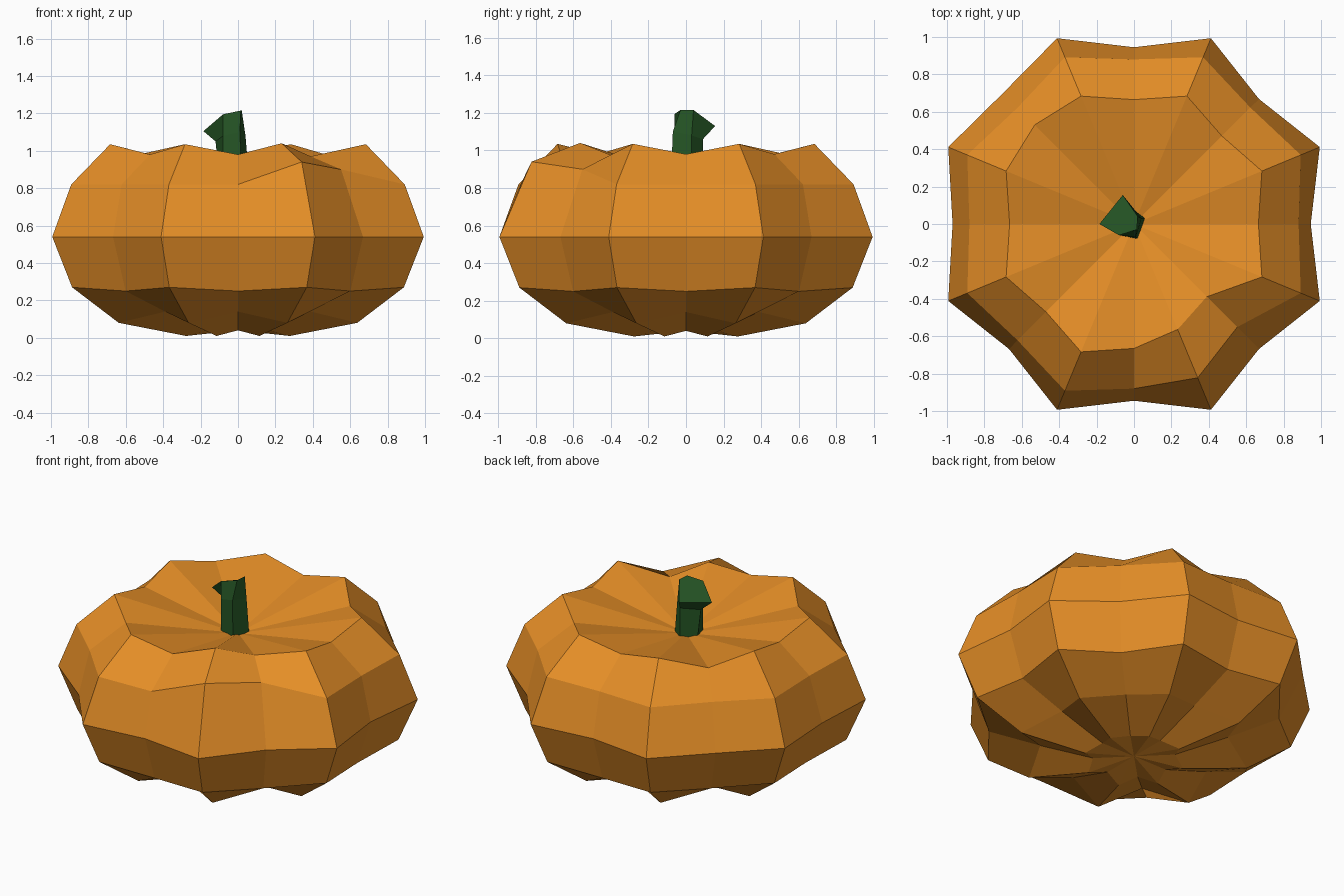
import bpy, bmesh, math
from mathutils import Vector

cube = bpy.data.objects.get("Cube")
if cube:
    bpy.data.objects.remove(cube, do_unlink=True)


def make_material(name, rgb):
    mat = bpy.data.materials.new(name)
    mat.use_nodes = True
    mat.diffuse_color = (*rgb, 1)
    mat.node_tree.nodes["Principled BSDF"].inputs["Base Color"].default_value = (*rgb, 1)
    return mat


def loft(name, rings, mat, bottom=None, top=None):
    """Skin a stack of point rings; close each end with a fan or a flat cap."""
    bm = bmesh.new()
    loops = [[bm.verts.new(p) for p in ring] for ring in rings]
    n = len(loops[0])
    for low, high in zip(loops, loops[1:]):
        for i in range(n):
            k = (i + 1) % n
            bm.faces.new((low[i], low[k], high[k], high[i]))
    for loop, centre in ((loops[0], bottom), (loops[-1], top)):
        if centre is None:
            bm.faces.new(loop)
        else:
            hub = bm.verts.new(centre)
            for i in range(n):
                bm.faces.new((loop[i], loop[(i + 1) % n], hub))
    bmesh.ops.recalc_face_normals(bm, faces=bm.faces)
    mesh = bpy.data.meshes.new(name)
    bm.to_mesh(mesh)
    bm.free()
    mesh.materials.append(mat)
    obj = bpy.data.objects.new(name, mesh)
    bpy.context.collection.objects.link(obj)
    return obj


orange = make_material("pumpkin_orange", (0.78, 0.27, 0.02))
green = make_material("stem_green", (0.018, 0.09, 0.018))

# Pumpkin body: ridge radius and height, groove radius and height per level
levels = [
    (0.30, 0.01, 0.24, 0.04),
    (0.69, 0.08, 0.55, 0.14),
    (0.96, 0.27, 0.85, 0.25),
    (1.075, 0.54, 0.945, 0.54),
    (0.965, 0.82, 0.88, 0.82),
    (0.74, 1.035, 0.665, 0.98),
]
# Irregular spots, keyed by level and step around the rim
dents = {
    (3, 6): (0.99, 0.54),
    (3, 8): (0.97, 0.54),
    (4, 13): (0.89, 0.94),
    (4, 14): (0.78, 0.90),
    (5, 13): (0.61, 1.04),
    (5, 14): (0.55, 0.97),
    (5, 6): (0.75, 0.98),
}
SIDES = 16
rings = []
for level, (ridge_r, ridge_z, groove_r, groove_z) in enumerate(levels):
    ring = []
    for i in range(SIDES):
        r, z = (ridge_r, ridge_z) if i % 2 else (groove_r, groove_z)
        r, z = dents.get((level, i), (r, z))
        a = math.tau * i / SIDES
        ring.append((r * math.cos(a), r * math.sin(a), z))
    rings.append(ring)
loft("pumpkin_body", rings, orange, bottom=(0, 0, 0.04), top=(0, 0, 0.86))

# Bent five-sided stem, flaring into a tilted cut end
foot = [(0.06, 0.03), (-0.02, 0.09), (-0.10, 0.03), (-0.08, -0.06), (0.02, -0.08)]
bend = [(0.04, 0.03, 1.08), (-0.02, 0.09, 1.06), (-0.12, 0.02, 1.05),
        (-0.08, -0.06, 1.08), (0.01, -0.07, 1.10)]
cut_end = [(0.02, 0.04, 1.215), (-0.06, 0.155, 1.13), (-0.185, 0.0, 1.105),
           (-0.08, -0.06, 1.195), (0.015, -0.03, 1.215)]
loft("stem", [[(x, y, 0.84) for x, y in foot], bend, cut_end], green)
